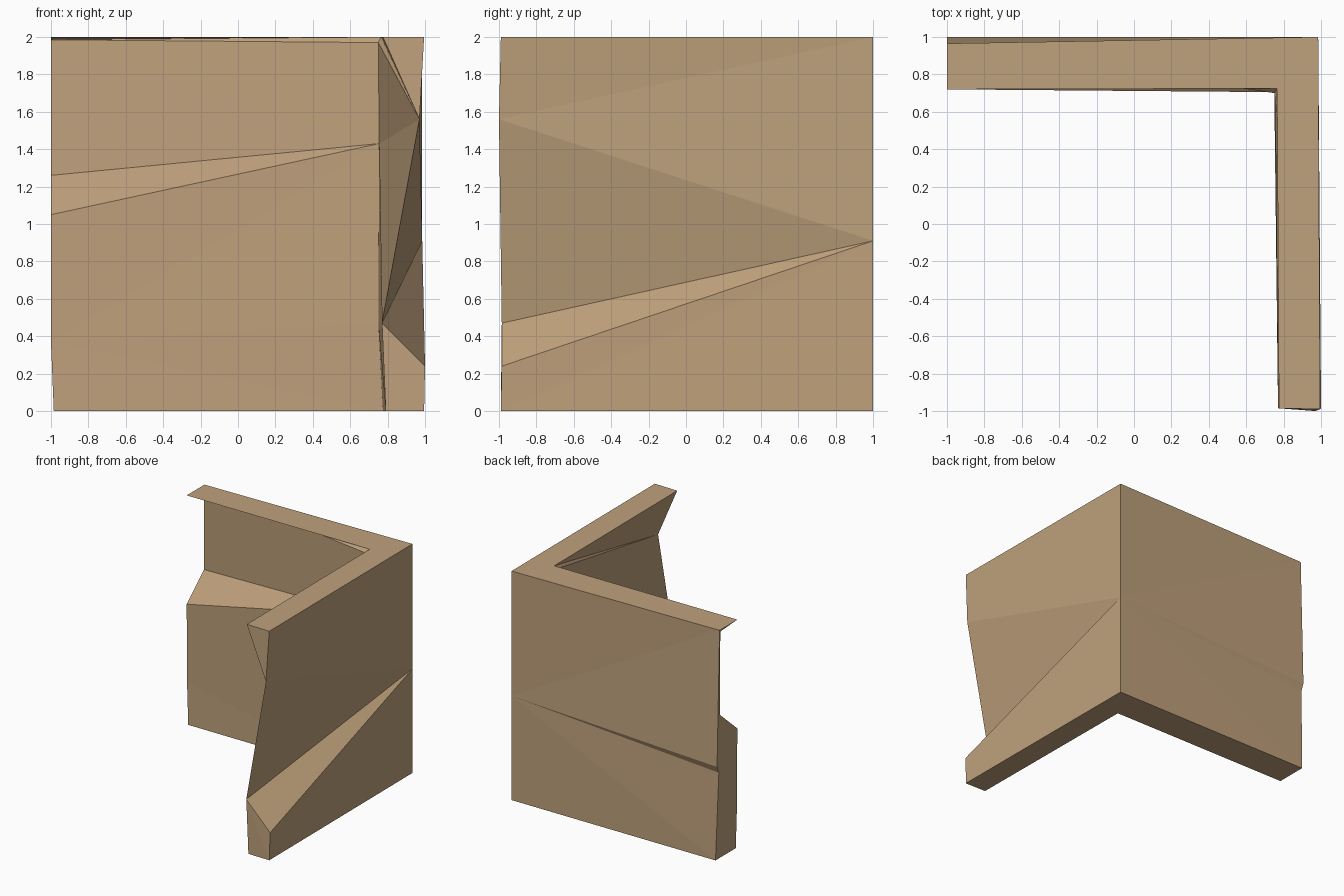
import bpy, bmesh

if "Cube" in bpy.data.objects:
    bpy.data.objects.remove(bpy.data.objects["Cube"])

stone = bpy.data.materials.new("tan_stone")
stone.diffuse_color = (0.52, 0.355, 0.2, 1)
stone.use_nodes = True
stone.node_tree.nodes["Principled BSDF"].inputs["Base Color"].default_value = stone.diffuse_color

bm = bmesh.new()
V = lambda x, y, z: bm.verts.new((x, y, z))

def poly(*pts):
    bm.faces.new(pts)

def fan(pivot, pts):
    for a, b in zip(pts, pts[1:]):
        poly(pivot, a, b)

# outer corner edge, bottom to top
c0, c1, c2 = [V(0.985, 1, z) for z in (0, 0.91, 2)]
# inner corner edge
i0, i1, i2, i3, i4 = [V(*p) for p in ((0.775, 0.715, 0), (0.75, 0.71, 0.47),
    (0.755, 0.705, 1.43), (0.75, 0.70, 1.97), (0.765, 0.725, 2))]
# right wing end: the chipped edge pinches to zero thickness at r2 and r3
r0, r1, r2, r3, r4 = [V(*p) for p in ((0.995, -0.99, 0), (1, -0.985, 0.24),
    (0.77, -0.985, 0.47), (0.97, -1, 1.56), (0.995, -0.99, 2))]
e0, e4 = V(0.79, -0.985, 0), V(0.775, -0.985, 2)
# left wing end: outer edge l, inner edge m (notched back below the top)
l0, l1, l2, l3 = [V(*p) for p in ((-0.985, 1, 0), (-1, 0.975, 0.76),
    (-1, 1, 0.82), (-1, 0.965, 2))]
m0, m1, m2, m3, m4, m5 = [V(*p) for p in ((-0.985, 0.72, 0), (-1, 0.725, 0.37),
    (-1, 0.72, 1.05), (-1, 0.96, 1.26), (-1, 0.955, 1.985), (-1, 0.72, 2))]

# outer faces
fan(c1, [c0, r0, r1, r2, r3, c2])
poly(r3, r4, c2)
fan(c1, [c0, l0, l1, l2, l3, c2])
# inner face of the left wing and underside of its top lip
fan(m1, [m0, i0, i1, i2, m2])
fan(i2, [m2, m3, m4, i3])
fan(m4, [m5, i4, i3])
# inner face of the right wing
fan(i1, [i0, e0, r2, i2])
fan(r3, [r2, i2, i3, i4, e4])
# wing ends
poly(e4, r4, r3)
fan(r0, [e0, r2, r1])
fan(m2, [m1, l1, l2, m3])
fan(l0, [m0, m1, l1])
fan(l3, [l2, m3, m4, m5])
# top and base
poly(l3, m5, i4, c2)
poly(c2, i4, e4, r4)
poly(l0, m0, i0, c0)
poly(c0, i0, e0, r0)

bmesh.ops.recalc_face_normals(bm, faces=bm.faces)
me = bpy.data.meshes.new("corner_wall")
bm.to_mesh(me)
bm.free()
me.materials.append(stone)
wall = bpy.data.objects.new("corner_wall", me)
bpy.context.collection.objects.link(wall)
